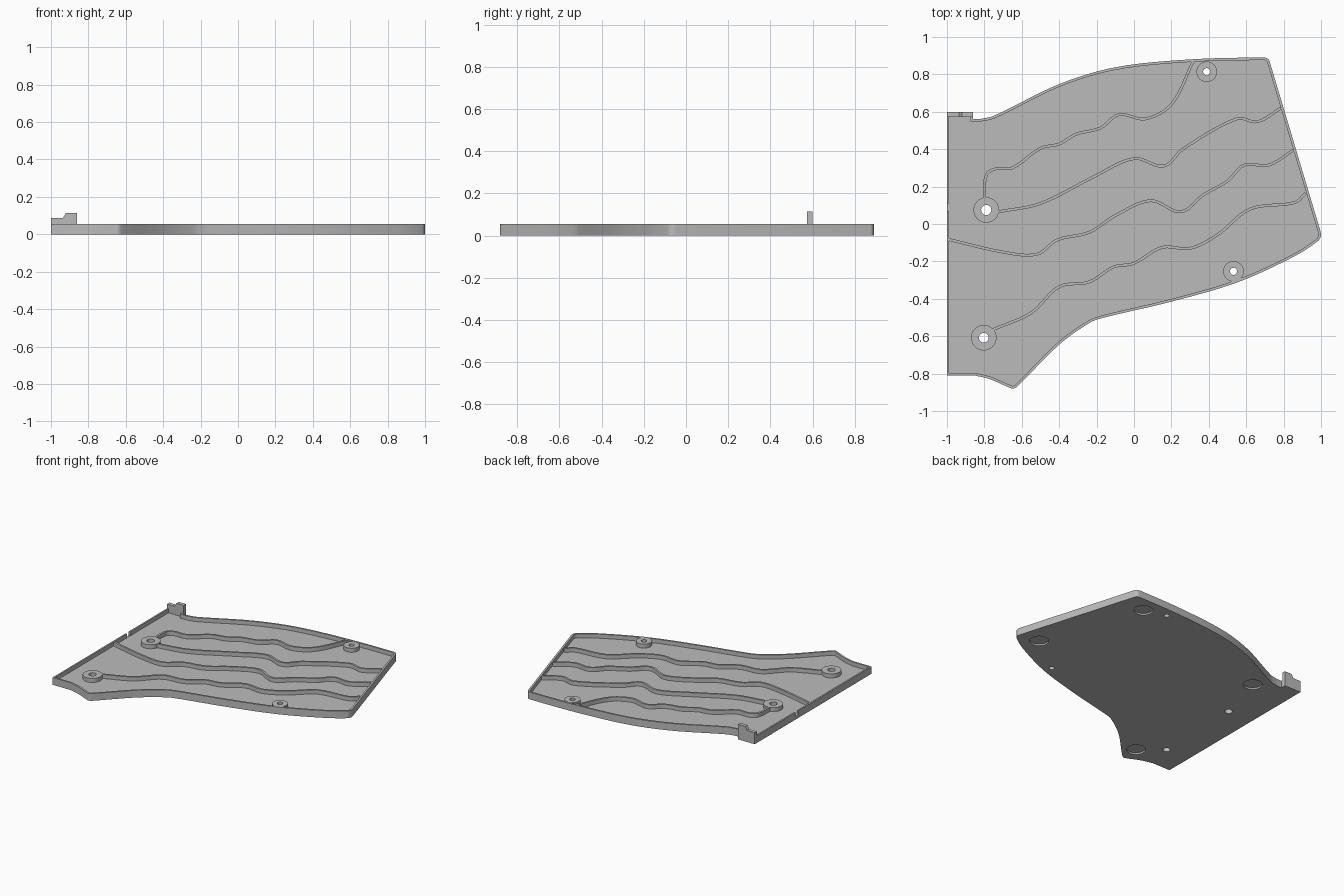
import bpy, bmesh, math
from mathutils import Vector
from mathutils.geometry import interpolate_bezier

if "Cube" in bpy.data.objects:
    bpy.data.objects.remove(bpy.data.objects["Cube"])

TOP, FLOOR, RIM, RIB = 0.055, 0.024, 0.014, 0.015
grey = bpy.data.materials.new("matte_grey")
grey.diffuse_color = (0.5, 0.5, 0.5, 1)
grey.use_nodes = True
grey.node_tree.nodes["Principled BSDF"].inputs["Base Color"].default_value = grey.diffuse_color


def finish(name, bm):
    bmesh.ops.recalc_face_normals(bm, faces=bm.faces)
    me = bpy.data.meshes.new(name)
    bm.to_mesh(me)
    bm.free()
    me.materials.append(grey)
    ob = bpy.data.objects.new(name, me)
    bpy.context.collection.objects.link(ob)
    return ob


def smooth(ob):
    bpy.ops.object.select_all(action='DESELECT')
    ob.select_set(True)
    bpy.context.view_layer.objects.active = ob
    bpy.ops.object.shade_smooth_by_angle(angle=math.radians(30))


def curve(*pts, steps=6):
    """Smooth open path through the points."""
    p = [Vector(q) for q in pts]
    n = len(p)
    tan = [(p[min(i + 1, n - 1)] - p[max(i - 1, 0)]).normalized() for i in range(n)]
    out = [p[0]]
    for i in range(n - 1):
        h = (p[i + 1] - p[i]).length / 3
        seg = interpolate_bezier(p[i], p[i] + tan[i] * h, p[i + 1] - tan[i + 1] * h, p[i + 1], steps + 1)
        out += [Vector(s[:2]) for s in seg[1:]]
    return out


def offset(path, d, closed):
    """Shift a path to its left by d with mitred corners."""
    n, out = len(path), []
    for i, p in enumerate(path):
        a = path[i - 1] if closed or i else None
        b = path[(i + 1) % n] if closed or i < n - 1 else None
        d1 = (p - a).normalized() if a is not None else (b - p).normalized()
        d2 = (b - p).normalized() if b is not None else d1
        n1, n2 = Vector((-d1.y, d1.x)), Vector((-d2.y, d2.x))
        out.append(p + (n1 + n2) * d / max(1 + n1.dot(n2), 0.3))
    return out


def loop(bm, pts, z):
    return [bm.verts.new((p[0], p[1], z)) for p in pts]


def bridge(bm, a, b):
    n = len(a)
    for i in range(n):
        j = (i + 1) % n
        bm.faces.new((a[i], a[j], b[j], b[i]))


def prism(name, pts, z0, z1):
    bm = bmesh.new()
    a, b = loop(bm, pts, z0), loop(bm, pts, z1)
    bm.faces.new(a)
    bm.faces.new(b)
    bridge(bm, a, b)
    return finish(name, bm)


def circle(x, y, r, n=40):
    return [(x + r * math.cos(math.tau * i / n), y + r * math.sin(math.tau * i / n)) for i in range(n)]


def cut(ob, cutter):
    mod = ob.modifiers.new("cut", 'BOOLEAN')
    mod.operation, mod.solver, mod.object = 'DIFFERENCE', 'EXACT', cutter
    bpy.context.view_layer.objects.active = ob
    bpy.ops.object.modifier_apply(modifier=mod.name)
    bpy.data.objects.remove(cutter)


def rib(*pts):
    """Upright wall of constant width along a wavy path."""
    path = curve(*pts)
    l, r = offset(path, RIB / 2, False), offset(path, -RIB / 2, False)
    low, high = FLOOR - 0.002, TOP - 0.0006
    bm = bmesh.new()
    rows = [loop(bm, s, z) for s, z in ((l, low), (l, high), (r, high), (r, low))]
    for i in range(len(path) - 1):
        for k in range(4):
            a, b = rows[k], rows[(k + 1) % 4]
            bm.faces.new((a[i], a[i + 1], b[i + 1], b[i]))
    for e in (0, -1):
        bm.faces.new([row[e] for row in rows])
    smooth(finish("wavy_rib", bm))


def boss(x, y, r, hole):
    """Screw boss with a hole through the panel."""
    cut(panel, prism("hole_cutter", circle(x, y, hole), -0.1, 0.1))
    low, high = FLOOR - 0.002, TOP - 0.0003
    bm = bmesh.new()
    rings = [loop(bm, circle(x, y, q), z) for q, z in ((r, low), (r, high), (hole, high), (hole, low))]
    for i in range(4):
        bridge(bm, rings[i], rings[(i + 1) % 4])
    smooth(finish("screw_boss", bm))


# outline of the panel, counter-clockwise
outline = [Vector((-1, -0.81))]
outline += curve((-0.85, -0.81), (-0.77, -0.83), (-0.67, -0.873), (-0.645, -0.88), (-0.62, -0.865),
                 (-0.4, -0.645), (-0.24, -0.53), (-0.17, -0.503), (0.2, -0.415), (0.55, -0.313),
                 (0.85, -0.177), (0.985, -0.09), (1, -0.06), (0.996, -0.035))
outline += curve((0.728, 0.86), (0.718, 0.882), (0.695, 0.89), (0.3, 0.88), (-0.1, 0.838),
                 (-0.4, 0.748), (-0.75, 0.578), (-0.82, 0.562))
outline += [Vector((-0.86, 0.562)), Vector((-0.86, 0.6)), Vector((-1, 0.6))]

# panel: tray with raised rim, the rim being thicker below the tab
inner = offset(outline, RIM, True)
for p in inner:
    if p.x < -0.85 and p.y > 0.56:
        p.y = 0.572
    p.x = -0.988 if p.x < -0.98 else p.x
bm = bmesh.new()
b0, t0 = loop(bm, outline, 0), loop(bm, outline, TOP)
t1, f1 = loop(bm, inner, TOP), loop(bm, inner, FLOOR)
bm.faces.new(b0)
bm.faces.new(f1)
for a, b in ((b0, t0), (t0, t1), (t1, f1)):
    bridge(bm, a, b)
panel = finish("panel", bm)

# screw bosses
boss(-0.79, 0.075, 0.068, 0.027)
boss(-0.803, -0.608, 0.068, 0.026)
boss(0.389, 0.814, 0.055, 0.019)
boss(0.532, -0.253, 0.055, 0.019)

# shallow round recesses underneath
for x, y in ((0.56, 0.77), (0.84, -0.02), (-0.68, 0.467), (-0.64, -0.74)):
    cut(panel, prism("recess_cutter", circle(x, y, 0.066), -0.1, 0.012))

# notch in the left rim
cut(panel, prism("notch_cutter", [(-1.1, 0.07), (-0.975, 0.07), (-0.975, 0.11), (-1.1, 0.11)], FLOOR + 0.0005, 0.2))
smooth(panel)

# wavy ribs on the floor, back to front
rib((-0.8, 0.14), (-0.79, 0.26), (-0.74, 0.295), (-0.65, 0.3), (-0.5, 0.405), (-0.4, 0.428), (-0.31, 0.48),
    (-0.18, 0.513), (-0.08, 0.585), (0.06, 0.562), (0.2, 0.64), (0.316, 0.869))
rib((-0.725, 0.065), (-0.5, 0.11), (-0.22, 0.25), (0, 0.35), (0.16, 0.31), (0.26, 0.4), (0.55, 0.563),
    (0.66, 0.547), (0.785, 0.62))
rib((-0.99, -0.083), (-0.7, -0.15), (-0.52, -0.162), (-0.41, -0.085), (-0.24, -0.045), (-0.1, 0.045),
    (0.09, 0.125), (0.25, 0.065), (0.37, 0.155), (0.5, 0.23), (0.59, 0.315), (0.72, 0.315), (0.852, 0.395))
rib((-0.755, -0.565), (-0.55, -0.475), (-0.4, -0.335), (-0.24, -0.31), (-0.11, -0.23), (0, -0.21),
    (0.15, -0.125), (0.3, -0.13), (0.45, -0.055), (0.62, 0.08), (0.86, 0.115), (0.917, 0.165))

# stepped tab standing on the back left corner
prof = [(-1, TOP), (-1, 0.088), (-0.935, 0.088), (-0.92, 0.115), (-0.86, 0.115), (-0.86, TOP)]
bm = bmesh.new()
ends = [[bm.verts.new((x, y, z)) for x, z in prof] for y in (0.572, 0.6)]
for e in ends:
    bm.faces.new(e)
bridge(bm, *ends)
finish("corner_tab", bm)
